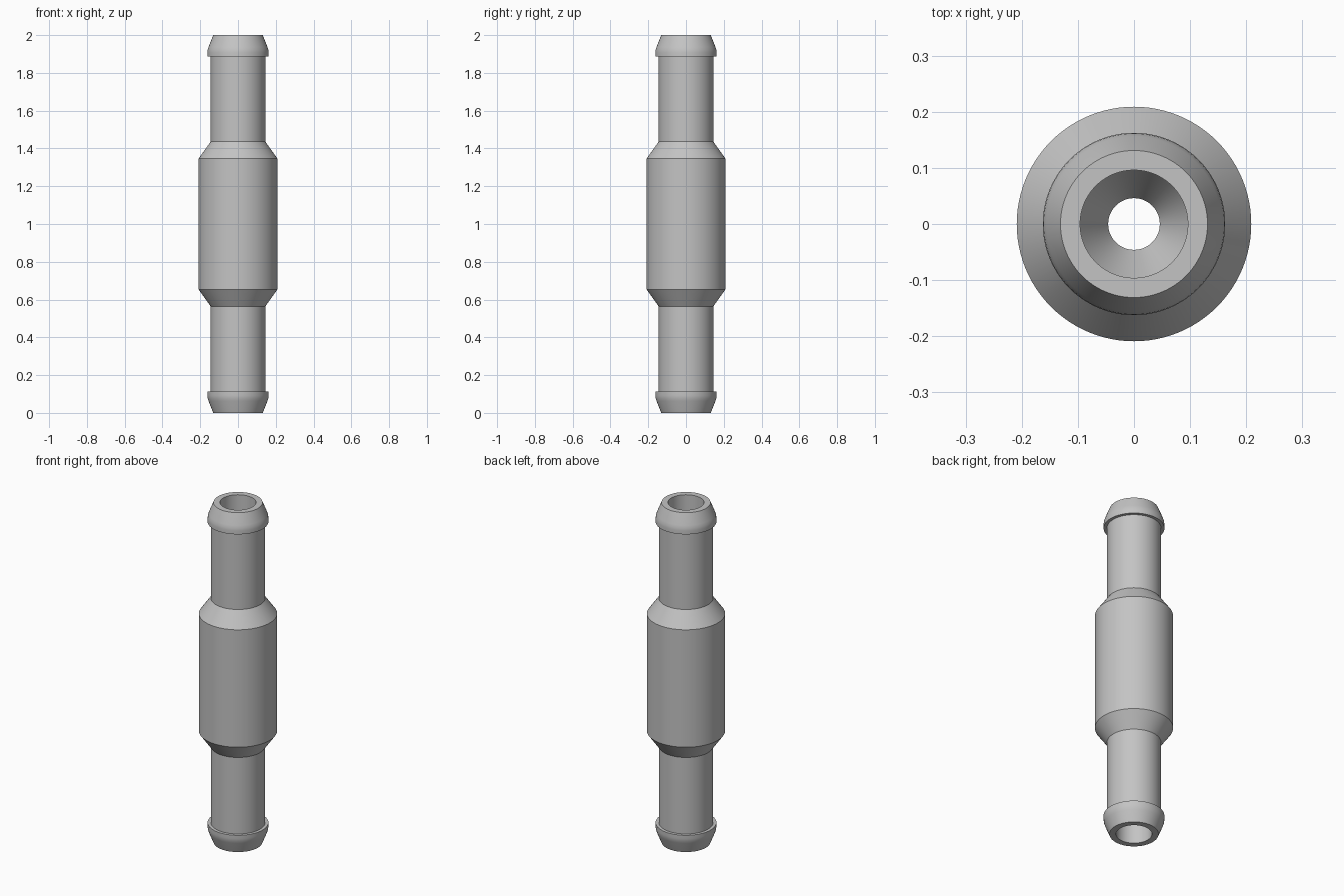
import bpy, bmesh, math

if "Cube" in bpy.data.objects:
    bpy.data.objects.remove(bpy.data.objects["Cube"])

SEGMENTS = 96

grey = bpy.data.materials.new("light grey")
grey.diffuse_color = (0.55, 0.55, 0.55, 1)
grey.use_nodes = True
grey.node_tree.nodes["Principled BSDF"].inputs["Base Color"].default_value = grey.diffuse_color

# Upper half of the outer wall (radius, height), from barbed tip down to collar
outer = [(0.131, 2.0), (0.156, 1.937), (0.161, 1.922), (0.1625, 1.908),
         (0.1625, 1.887), (0.145, 1.887), (0.145, 1.436), (0.209, 1.346)]
# Upper half of the bore, from the narrow middle up to the wide mouth
bore = [(0.046, 1.346), (0.096, 1.436), (0.096, 2.0)]


def mirrored(half):
    """Reflect a half profile about the middle height, reversing its order."""
    return [(r, 2.0 - z) for r, z in reversed(half)]


def lathe(name, profile, material):
    """Spin a closed profile around the z axis."""
    bm = bmesh.new()
    rings = []
    for r, z in profile:
        rings.append([bm.verts.new((r * math.cos(a), r * math.sin(a), z))
                      for a in (2 * math.pi * i / SEGMENTS for i in range(SEGMENTS))])
    for k, ring in enumerate(rings):
        below = rings[(k + 1) % len(rings)]
        for i in range(SEGMENTS):
            j = (i + 1) % SEGMENTS
            bm.faces.new((ring[i], below[i], below[j], ring[j]))
    bmesh.ops.recalc_face_normals(bm, faces=bm.faces)
    mesh = bpy.data.meshes.new(name)
    bm.to_mesh(mesh)
    bm.free()
    mesh.materials.append(material)
    obj = bpy.data.objects.new(name, mesh)
    bpy.context.collection.objects.link(obj)
    bpy.context.view_layer.objects.active = obj
    obj.select_set(True)
    bpy.ops.object.shade_smooth_by_angle(angle=math.radians(28))
    return obj


# Hollow straight hose connector with a barb at each end
lathe("hose_connector", outer + mirrored(outer) + mirrored(bore) + bore, grey)
